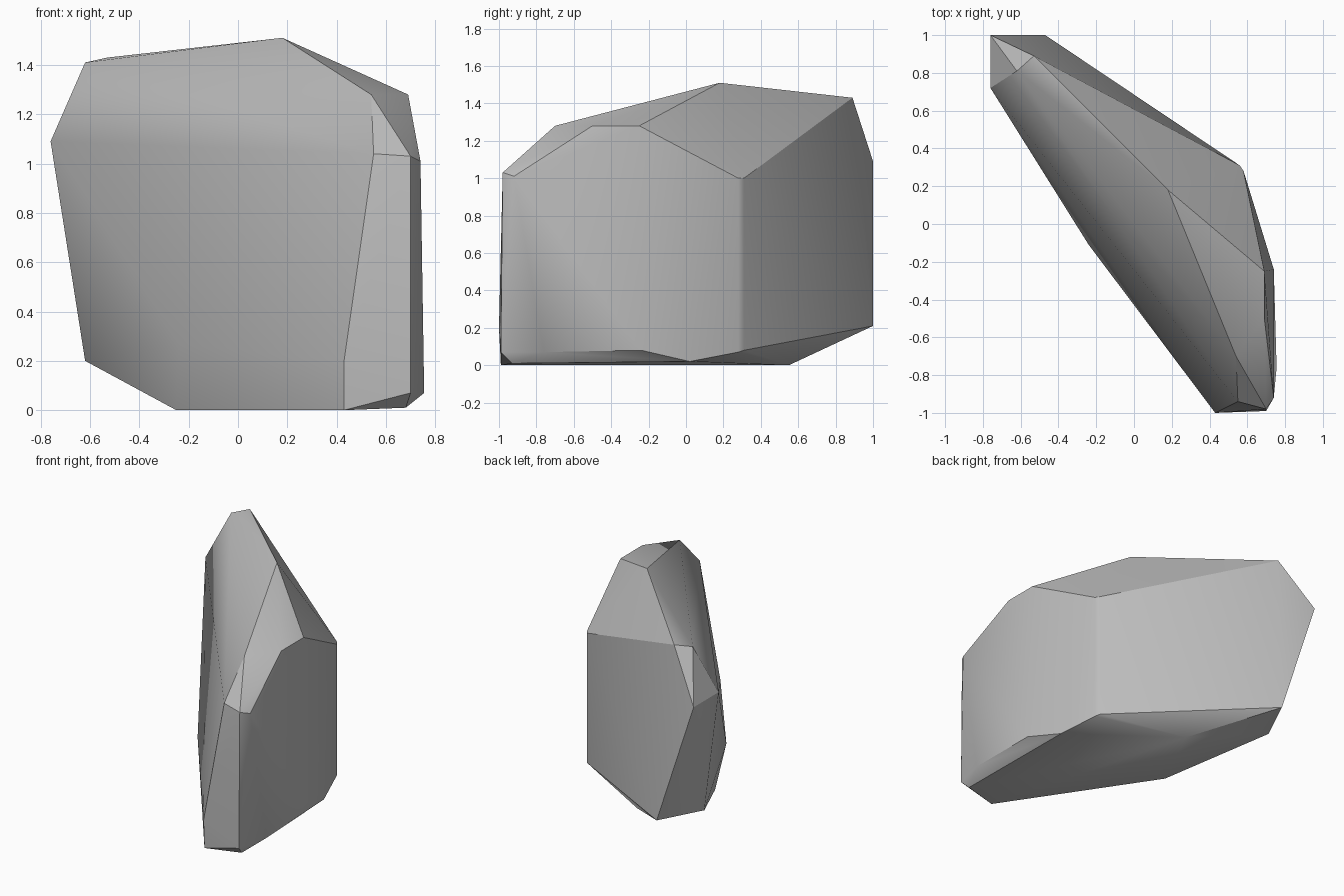
import bpy
import bmesh
import math

# Remove the default cube only
default_cube = bpy.data.objects.get("Cube")
if default_cube:
    bpy.data.objects.remove(default_cube, do_unlink=True)


def make_material(name, colour):
    material = bpy.data.materials.new(name)
    material.use_nodes = True
    material.diffuse_color = colour
    shader = material.node_tree.nodes["Principled BSDF"]
    shader.inputs["Base Color"].default_value = colour
    shader.inputs["Roughness"].default_value = 0.9
    return material


def make_hull(name, corner_groups, material, sharp_angle):
    """Wrap a convex skin around the corners and shade it by angle."""
    bm = bmesh.new()
    for corners in corner_groups:
        for corner in corners:
            bm.verts.new(corner)
    bmesh.ops.convex_hull(bm, input=bm.verts[:])
    loose = [v for v in bm.verts if not v.link_faces]
    bmesh.ops.delete(bm, geom=loose, context="VERTS")
    bmesh.ops.recalc_face_normals(bm, faces=bm.faces[:])
    mesh = bpy.data.meshes.new(name)
    bm.to_mesh(mesh)
    bm.free()
    mesh.materials.append(material)
    obj = bpy.data.objects.new(name, mesh)
    bpy.context.collection.objects.link(obj)
    bpy.ops.object.select_all(action="DESELECT")
    obj.select_set(True)
    bpy.context.view_layer.objects.active = obj
    bpy.ops.object.shade_smooth_by_angle(angle=sharp_angle)
    return obj


# Flat base the boulder rests on
base = [(.43, -.99, 0), (.68, -.93, .01), (.66, .02, .02),
        (0, .55, 0), (-.25, .03, 0)]

# Lower rim, just above the base
lower_rim = [(.43, -1, .2), (.7, -.99, .07), (.755, -.76, .07),
             (.74, -.24, .08), (.58, .28, .07), (.56, .31, .08),
             (-.47, 1, .21), (-.62, .68, .2), (-.24, -.11, .27)]

# Upper rim, where the sides turn into the sloping top
upper_rim = [(.55, -.94, 1.04), (.7, -.98, 1.03), (.74, -.92, 1.01),
             (.58, .28, 1), (.56, .31, 1),
             (-.76, 1, 1.09), (-.76, .72, 1.09)]

# Crest running diagonally over the top
crest = [(.54, -.7, 1.28), (.69, -.5, 1.28), (.69, -.25, 1.28),
         (.18, .18, 1.51), (-.53, .89, 1.43), (-.62, .81, 1.41)]

stone = make_material("stone grey", (.5, .5, .5, 1))
make_hull("boulder", [base, lower_rim, upper_rim, crest], stone, math.radians(30))
